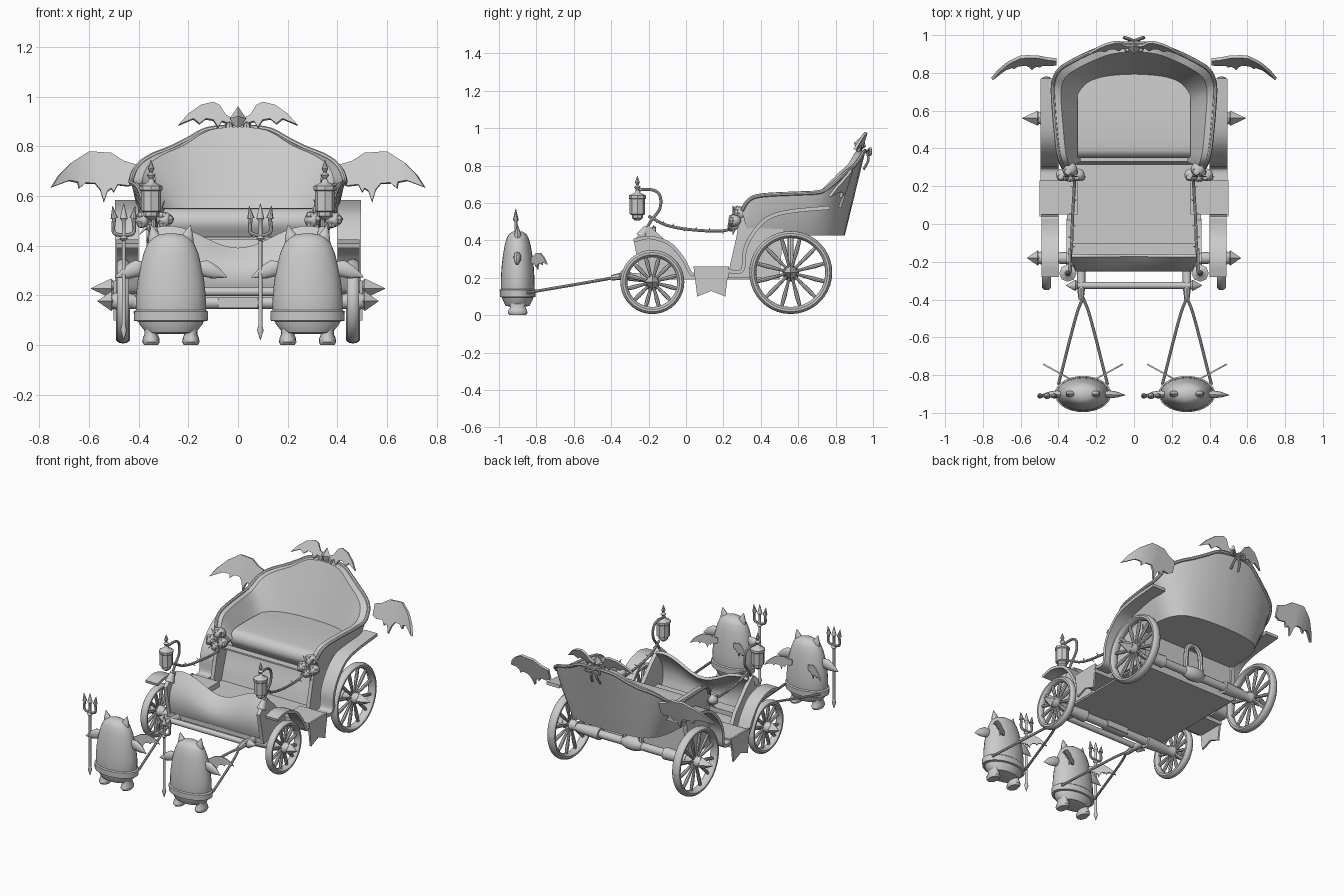
import bpy, bmesh, math
from mathutils import Vector, Matrix

default_cube = bpy.data.objects.get("Cube")
if default_cube:
    bpy.data.objects.remove(default_cube, do_unlink=True)

grey = bpy.data.materials.new("plain grey")
grey.use_nodes = True
grey.diffuse_color = (.6, .6, .6, 1)
grey.node_tree.nodes["Principled BSDF"].inputs["Base Color"].default_value = grey.diffuse_color
parts = []


def finish(name, bm, thickness=0):
    """Turn a bmesh into a named object, optionally thickened."""
    bmesh.ops.recalc_face_normals(bm, faces=bm.faces)
    mesh = bpy.data.meshes.new(name)
    bm.to_mesh(mesh)
    bm.free()
    mesh.materials.append(grey)
    part = bpy.data.objects.new(name, mesh)
    bpy.context.collection.objects.link(part)
    if thickness:
        solid = part.modifiers.new("thickness", "SOLIDIFY")
        solid.thickness = thickness
        solid.offset = 0
    parts.append(part)


def sheet(name, rows, thickness=0, closed=False, capped=False):
    """Skin a list of equally long point rows."""
    bm = bmesh.new()
    grid = [[bm.verts.new(p) for p in row] for row in rows]
    count = len(rows[0])
    for a, b in zip(grid, grid[1:]):
        for i in range(count if closed else count - 1):
            j = (i + 1) % count
            bm.faces.new((a[i], a[j], b[j], b[i]))
    if capped:
        bm.faces.new(grid[0])
        bm.faces.new(grid[-1])
    finish(name, bm, thickness)


def lathe(name, profile, place, axis=(0, 0, 1), sides=16, squash=1):
    """Spin (radius, height) pairs round an axis through place."""
    turn = Vector((0, 0, 1)).rotation_difference(Vector(axis))
    rows = []
    for r, h in profile:
        ring = [math.tau * i / sides for i in range(sides)]
        rows.append([Vector(place) + turn @ Vector((r * math.cos(a), squash * r * math.sin(a), h)) for a in ring])
    sheet(name, rows, closed=True, capped=True)


def rod(name, start, end, r, tip=None, sides=12):
    span = Vector(end) - Vector(start)
    lathe(name, [(r, 0), (r if tip is None else tip, span.length)], start, span, sides)


def ball(name, place, size, segments=16):
    bm = bmesh.new()
    bmesh.ops.create_uvsphere(bm, u_segments=segments, v_segments=segments // 2, radius=1,
                              matrix=Matrix.LocRotScale(Vector(place), None, Vector(size)))
    finish(name, bm)


def box(name, low, high):
    low, high = Vector(low), Vector(high)
    bm = bmesh.new()
    bmesh.ops.create_cube(bm, size=1, matrix=Matrix.LocRotScale((low + high) / 2, None, high - low))
    finish(name, bm)


def plate(name, points, thickness):
    bm = bmesh.new()
    bm.faces.new([bm.verts.new(p) for p in points])
    finish(name, bm, thickness)


def smooth_path(points, steps=5):
    """Catmull-Rom interpolation."""
    p = [Vector(q) for q in points]
    p = [2 * p[0] - p[1]] + p + [2 * p[-1] - p[-2]]
    out = []
    for a, b, c, d in zip(p, p[1:], p[2:], p[3:]):
        for k in range(steps):
            t = k / steps
            out.append(b + (c - a) * t / 2 + (a - 2.5 * b + 2 * c - d / 2) * t * t
                       + (3 * b - a - 3 * c + d) * t ** 3 / 2)
    return out + [p[-2]]


def tube(name, points, r):
    curve = bpy.data.curves.new(name, "CURVE")
    curve.dimensions = "3D"
    curve.bevel_depth, curve.bevel_resolution, curve.use_fill_caps = r, 2, True
    spline = curve.splines.new("POLY")
    path = smooth_path(points)
    spline.points.add(len(path) - 1)
    for target, p in zip(spline.points, path):
        target.co = (*p, 1)
    curve.materials.append(grey)
    part = bpy.data.objects.new(name, curve)
    bpy.context.collection.objects.link(part)
    parts.append(part)


def band(name, profile, left, right, thickness):
    """A strip following a (y, z) profile between two x values."""
    path = smooth_path([(0, y, z) for y, z in profile])
    sheet(name, [[(x, p.y, p.z) for x in (left, right)] for p in path], thickness)


# Seat tub: rim and base run from the back centre to the end of the arm
rim = [(0, .96, .88), (.13, .945, .865), (.24, .905, .805), (.34, .855, .765), (.405, .805, .72),
       (.43, .72, .66), (.42, .55, .65), (.405, .4, .64), (.39, .335, .615), (.375, .3, .56)]
base = [(0, .85), (.11, .845), (.21, .83), (.285, .8), (.33, .74), (.348, .66), (.355, .55), (.355, .43),
        (.355, .37), (.355, .33)]
rim = smooth_path(rim, 3)
base = smooth_path([(x, y, .43) for x, y in base], 3)


def both(half):
    return [Vector((-p.x, p.y, p.z)) for p in half[:0:-1]] + half


def inward(p, amount, z):
    return Vector((p.x * (1 - amount), p.y - max(0, p.y - .5) * amount, z))


rim, base = both(rim), both(base)
sections = []
for top, low in zip(rim, base):
    lip, foot = inward(top, .1, top.z), inward(low, .2, .5)
    sections.append([low, low.lerp(top, .5) + Vector((low.x * .04, 0, 0)), top, lip, lip.lerp(foot, .5), foot])
sheet("seat_tub", sections, closed=True, capped=True)
plate("tub_bottom", base, .01)
tube("tub_rim", rim[::2], .011)

# Cushion, riser, floor and dashboard
band("seat_cushion", [(.82, .53), (.6, .545), (.42, .545), (.37, .53), (.355, .49), (.38, .44)], -.3, .3, .012)
band("seat_riser", [(.39, .47), (.37, .38), (.34, .29), (.32, .22)], -.345, .345, .012)
box("floor", (-.355, -.24, .19), (.355, .5, .22))
box("rear_floor_wall", (-.345, .48, .2), (.345, .5, .44))
dash = []
for i in range(25):
    x = -.34 + .68 * i / 24
    crest = .43 - .045 * math.cos(x * math.tau / .56)
    dash.append([(x, -.22 - .05 * math.sin(t * 3) + .06 * t, .2 + (crest - .2) * t) for t in (0, .2, .4, .6, .8, 1)])
sheet("dashboard", dash, .018)
box("footboard", (-.34, -.18, .22), (.34, -.1, .25))


def wheel(side, name, y, r, width):
    x = side * .463
    turns = [math.tau * k / 10 for k in range(10)]
    section = [(r - .019 + .019 * math.cos(t), width / 2 * math.sin(t)) for t in turns]
    rows = []
    for i in range(41):
        a = math.tau * i / 40
        rows.append([(x + w, y + q * math.cos(a), r + .006 + q * math.sin(a)) for q, w in section])
    sheet(name + "_rim", rows, closed=True)
    hub = Vector((x, y, r + .006))
    for i in range(12):
        a = math.tau * (i + .5) / 12
        out = Vector((0, math.cos(a), math.sin(a)))
        lathe(name + "_spoke", [(.008, 0), (.008, r * .25), (.012, r * .6), (.009, r - .03)], hub, out, 8)
    lathe(name + "_hub", [(.025, -.05), (.034, -.02), (.034, .03), (.025, .05)], hub, (side, 0, 0))
    lathe(name + "_spike", [(.02, .03), (.04, .047), (.001, .012 + r * .53)], hub, (side, 0, 0), 4)


# Wheels with spiked hubs, and axles
for name, y, r, width in (("rear_wheel", .56, .222, .058), ("front_wheel", -.18, .171, .05)):
    for side in (-1, 1):
        wheel(side, name, y, r, width)
        rod(name + "_axle_sleeve", (side * .24, y, r), (side * .4, y, r), .04, .03)
    rod(name + "_axle", (-.45, y, r), (.45, y, r), .026)
ball("rear_axle_block", (0, .56, .225), (.09, .045, .045))
tube("rear_axle_arch", [(-.06, .56, .24), (-.05, .56, .38), (0, .56, .42), (.05, .56, .38), (.06, .56, .24)], .016)
box("front_axle_block", (-.08, -.21, .15), (.08, -.15, .2))

# Draw bar
lathe("draw_bar", [(.002, -.36), (.03, -.31), (.018, -.3), (.018, .3), (.03, .31), (.002, .36)],
      (0, -.325, .215), (1, 0, 0))


def wing(name, outline, side, place, thickness, lean=0, sweep=0, bend=0):
    """Bat wing from (outward, up) points, sliced so that its tip can bend forward."""
    bm = bmesh.new()
    bm.faces.new([bm.verts.new((u, 0, v)) for u, v in outline])
    for k in range(1, 8):
        cut = outline[0][0] + k * .04
        bmesh.ops.bisect_plane(bm, geom=bm.verts[:] + bm.edges[:] + bm.faces[:], plane_co=(cut, 0, 0),
                               plane_no=(1, 0, 0))
    for vert in bm.verts:
        u, v = vert.co.x, vert.co.z
        y = v * lean + u * sweep - bend * max(0, u - .15) ** 2
        vert.co = Vector(place) + Vector((side * u, y, v))
    finish(name, bm, thickness)


big_wing = [(0, .125), (.05, .14), (.1, .172), (.19, .178), (.26, .135), (.31, .085), (.342, .035), (.27, .062),
            (.235, .055), (.23, .03), (.205, .052), (.165, .05), (.145, .025), (.13, -.025), (.115, .02),
            (.1, .03), (.09, .015), (.075, .045), (.03, .04), (0, .055)]
crest_wing = [(.02, .03), (.05, .045), (.075, .085), (.1, .097), (.15, .085), (.2, .05), (.24, .005), (.18, .03),
              (.155, .01), (.13, .03), (.1, .025), (.08, -.005), (.065, .02), (.02, .005)]

for side in (-1, 1):
    # Mudguards, steps and side panels
    band("rear_mudguard", [(.77, .575), (.56, .555), (.44, .52), (.36, .44), (.315, .35), (.3, .24), (.22, .235)],
         side * .4, side * .495, .02)
    band("front_mudguard", [(-.28, .4), (-.19, .415), (-.085, .38), (-.015, .3), (.03, .22), (.07, .235)],
         side * .4, side * .49, .018)
    box("step_board", (side * .3, .05, .2), (side * .5, .23, .255))
    plate("side_panel", [(side * .355, y, z) for y, z in ((.29, .56), (.27, .42), (.22, .2), (.5, .2),
                                                          (.52, .46), (.4, .58))], .025)
    plate("dash_cheek", [(side * .345, y, z) for y, z in ((-.28, .4), (-.2, .48), (-.13, .42), (-.02, .3),
                                                          (.03, .2), (-.24, .2))], .025)
    plate("step_banner", [(side * .495, y, z) for y, z in ((.04, .26), (.23, .26), (.21, .1), (.135, .13),
                                                           (.06, .1))], .012)
    # Wings on the back rest and the crest
    wing("side_wing", big_wing, side, (side * .41, .83, .6), .016, lean=.32, bend=2)
    wing("crest_wing", crest_wing, side, (0, .935, .88), .014, lean=.45, sweep=-.15)
    ball("crest_bead", (side * .035, .925, .88), (.016, .016, .02), 8)
    # Lantern on its hook
    x = side * .35
    lathe("lantern", [(.012, -.015), (.03, 0), (.03, .015), (.041, .02), (.041, .1), (.046, .105), (.046, .12),
                      (.015, .135), (.008, .15), (.018, .165), (.006, .175), (.013, .19), (.001, .225)],
          (x, -.26, .52), sides=8)
    x = side * .34
    tube("lantern_hook", [(x, -.23, .42), (x, -.19, .5), (x, -.14, .57), (x, -.14, .64), (x, -.18, .67),
                          (x, -.26, .67)], .008)
    rod("hook_foot", (x, -.24, .42), (x, -.21, .47), .03, .015)
    # Thorny vine and roses
    vine = [(x, -.2, .53), (side * .33, -.1, .48), (side * .325, .05, .455), (side * .315, .22, .455), (side * .32, .27, .52)]
    tube("thorny_vine", vine, .008)
    for i, p in enumerate(smooth_path(vine)[2::2]):
        out = Vector((side * (-1) ** i, .3, .8 if i % 3 else -.8)).normalized()
        rod("vine_thorn", p, p + out * .025, .006, .001, 6)
    for dx, y, z, r in ((0, .29, .545, .04), (-.04, .26, .505, .034), (.045, .26, .505, .034), (0, .25, .475, .028)):
        heart = (x + dx, y, z)
        ball("rose", heart, (r, r, r * .9), 14)
        for k in range(3):
            a = math.tau * k / 3 + dx
            ball("rose_petal", (heart[0] + r * .5 * math.cos(a), y - r * .35, z + r * .5 * math.sin(a)), (r * .6,) * 3, 8)
    for a in (0, 1, 2, 4, 5):
        rod("rose_leaf", (x, .27, .51), (x + .085 * math.cos(a), .25, .51 + .085 * math.sin(a)), .02, .001, 4)
    # Harness fork, ring and rear bow
    x = side * .28
    rod("draw_fork", (x, -.15, .19), (x, -.34, .21), .022)
    rod("harness_ring", (x, -.33, .21), (x, -.4, .2), .022, .014, 8)
    tube("bow_loop", [(0, .97, .87), (side * .04, .985, .89), (side * .05, .985, .86), (0, .97, .865)], .008)
    tube("bow_tail", [(0, .97, .865), (side * .02, .975, .83), (side * .03, .95, .78)], .007)

# Crest jewel
lathe("crest_jewel", [(.001, -.05), (.033, 0), (.001, .05)], (0, .93, .912), (0, .3, 1), 4)

# The two creatures that pull the carriage
for x in (-.27, .28):
    y = -.9
    lathe("creature_body", [(.06, .045), (.1, .05), (.128, .085), (.141, .14), (.14, .2), (.134, .26), (.123, .32),
                            (.11, .37), (.093, .41), (.075, .432), (.045, .446), (.01, .45)],
          (x, y, 0), sides=28, squash=.64)
    lathe("creature_belt", [(.13, .095), (.148, .098), (.15, .135), (.135, .145)], (x, y, 0), sides=28, squash=.64)
    for side in (-1, 1):
        lathe("creature_ear", [(.03, -.03), (.034, 0), (.02, .04), (.001, .078)], (x + side * .06, y, .408),
              (side * .25, 0, 1), 10, .7)
        lathe("creature_foot", [(.028, 0), (.035, .012), (.033, .028), (.026, .045), (.03, .08)],
              (x + side * .08, y, 0), squash=1.5)
        lathe("creature_flipper", [(.02, 0), (.034, .03), (.026, .075), (.001, .125)], (x + side * .11, y, .32),
              (side, -.05, -.4), 12, .6)
        wing("creature_wing", [(u * .44, v * .44) for u, v in big_wing], side, (x + side * .06, -.825, .255), .008,
             sweep=.55)
        tube("harness_strap", [(x, -.39, .2), (x + side * .04, -.5, .18), (x + side * .13, -.85, .12)], .008)
    # Trident held on the creature's right
    tx = x - .19
    lathe("trident_shaft", [(.001, .02), (.013, .06), (.008, .08), (.008, .42), (.018, .43), (.008, .44), (.008, .5),
                            (.016, .51), (.001, .57)], (tx, y - .01, 0), sides=10)
    for side in (-1, 1):
        tube("trident_prong", [(tx, y - .01, .44), (tx + side * .04, y - .01, .455), (tx + side * .038, y - .01, .52)], .008)
        rod("trident_barb", (tx + side * .038, y - .01, .51), (tx + side * .045, y - .01, .56), .015, .001, 8)

# Convert curves and smooth the rounded surfaces
bpy.ops.object.select_all(action="DESELECT")
for part in parts:
    part.select_set(True)
bpy.context.view_layer.objects.active = next(p for p in parts if p.type == "CURVE")
bpy.ops.object.convert(target="MESH")
bpy.ops.object.shade_smooth_by_angle(angle=math.radians(40))
